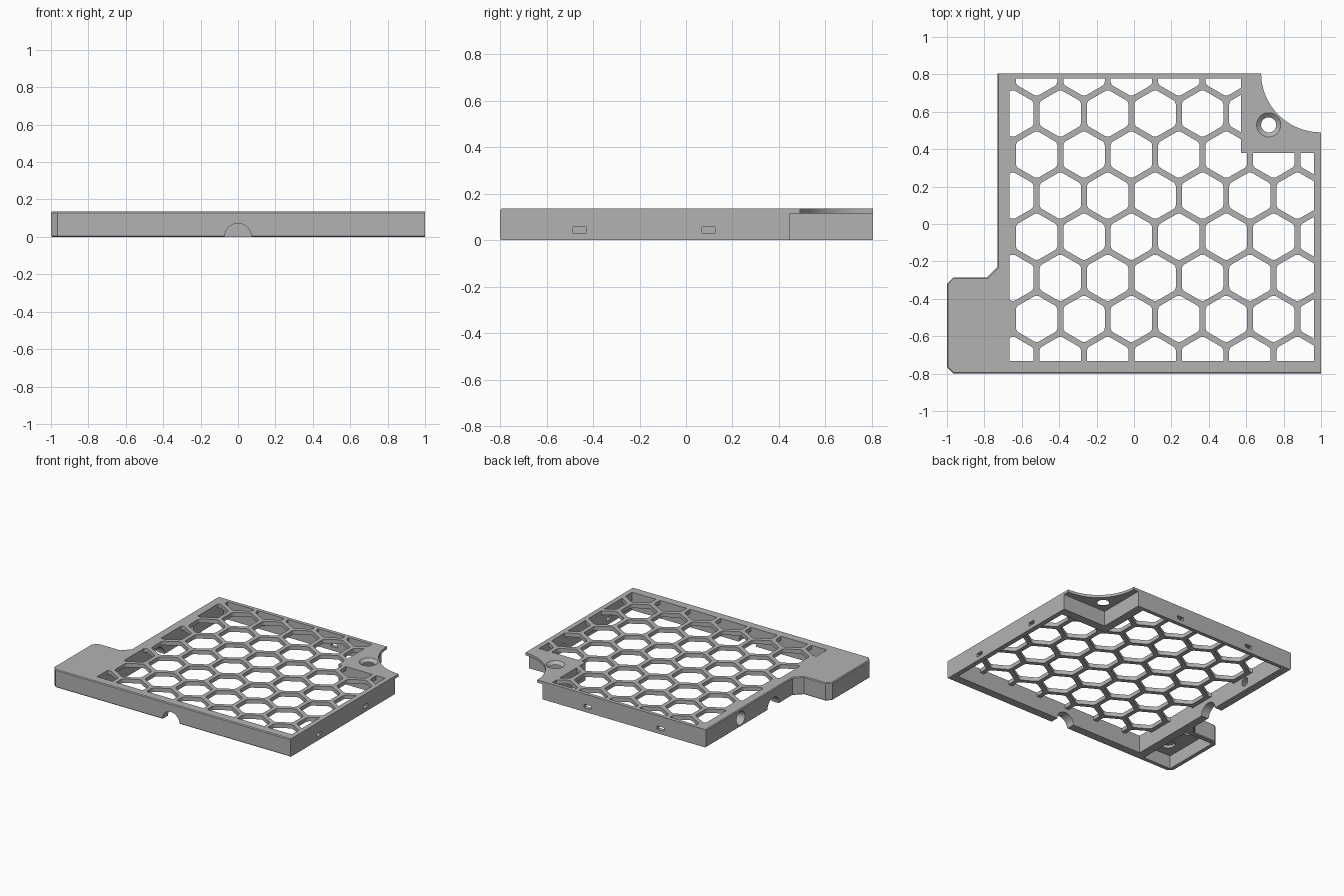
import bpy, bmesh
from math import cos, sin, pi, radians, sqrt
from mathutils import Matrix

cube = bpy.data.objects.get("Cube")
if cube:
    bpy.data.objects.remove(cube, do_unlink=True)

grey = bpy.data.materials.new("plain_grey")
grey.use_nodes = True
colour = (0.45, 0.45, 0.45, 1)
grey.diffuse_color = colour
grey.node_tree.nodes["Principled BSDF"].inputs["Base Color"].default_value = colour

TOP = 0.135
GRILLE_Z = 0.105


def add_prism(bm, pts, z0, z1):
    bottom = [bm.verts.new((x, y, z0)) for x, y in pts]
    face = bm.faces.new(bottom)
    out = bmesh.ops.extrude_face_region(bm, geom=[face])
    for v in out["geom"]:
        if isinstance(v, bmesh.types.BMVert):
            v.co.z = z1
    bmesh.ops.recalc_face_normals(bm, faces=bm.faces)


def finish(bm, name):
    mesh = bpy.data.meshes.new(name)
    bm.to_mesh(mesh)
    bm.free()
    mesh.materials.append(grey)
    obj = bpy.data.objects.new(name, mesh)
    bpy.context.collection.objects.link(obj)
    return obj


def cut(target, cutter):
    mod = target.modifiers.new("cut", "BOOLEAN")
    mod.operation = "DIFFERENCE"
    mod.solver = "EXACT"
    mod.object = cutter
    bpy.context.view_layer.objects.active = target
    bpy.ops.object.modifier_apply(modifier=mod.name)
    bpy.data.objects.remove(cutter, do_unlink=True)


def prism(name, pts, z0, z1):
    bm = bmesh.new()
    add_prism(bm, pts, z0, z1)
    return finish(bm, name)


def rect(x0, x1, y0, y1):
    return [(x0, y0), (x1, y0), (x1, y1), (x0, y1)]


def cone(loc, axis, r1, r2, depth, sides=32):
    bm = bmesh.new()
    rot = {"X": Matrix.Rotation(pi / 2, 4, "Y"),
           "Y": Matrix.Rotation(pi / 2, 4, "X"), "Z": Matrix()}[axis]
    bmesh.ops.create_cone(bm, cap_ends=True, segments=sides, radius1=r1, radius2=r2,
                          depth=depth, matrix=Matrix.Translation(loc) @ rot)
    return finish(bm, "cutter")


# Outer body with side tab and a curved corner bite
arc = [(1 - 0.32 * cos(a), 0.805 - 0.315 * sin(a))
       for a in (radians(90 - 90 * i / 24) for i in range(25))]
outline = [(-0.965, -0.8), (1, -0.8)] + arc + [
    (-0.73, 0.805), (-0.73, -0.23), (-0.785, -0.285),
    (-0.965, -0.285), (-1, -0.32), (-1, -0.765)]
bm = bmesh.new()
add_prism(bm, outline, 0, TOP)
rim = []
for e in bm.edges:
    a, b = e.verts
    mid = (a.co + b.co) / 2
    if abs(a.co.z - b.co.z) < 0.001 and (mid.x < -0.72 or mid.y < -0.79):
        rim.append(e)
bmesh.ops.bevel(bm, geom=rim, offset=0.006, segments=1, affect="EDGES")
frame = finish(bm, "frame")

# Open middle, leaving the walls and the corner block
opening = [(-0.665, -0.732), (0.963, -0.732), (0.963, 0.38),
           (0.572, 0.38), (0.572, 0.777), (-0.665, 0.777)]
cut(frame, prism("cutter", opening, -0.1, 0.3))

# Undercut corner, leaving a thin plate with a countersunk hole
cut(frame, prism("cutter", rect(0.637, 1.1, 0.445, 0.9), -0.1, 0.115))
cut(frame, cone((0.72, 0.53, 0.125), "Z", 0.038, 0.067, 0.024))

# Hollow tab with two round blind pockets
cut(frame, prism("cutter", rect(-0.965, -0.73, -0.765, -0.32), -0.1, 0.1))
for y in (-0.65, -0.42):
    cut(frame, cone((-0.85, y, 0.1), "Z", 0.05, 0.05, 0.04))

# Cable notches and side hole
cut(frame, cone((0, -0.77, 0), "Y", 0.072, 0.072, 0.2))
cut(frame, cone((-0.7, 0, 0), "X", 0.072, 0.072, 0.1))
cut(frame, cone((-0.7, 0.39, 0.065), "X", 0.055, 0.03, 0.08))

# Small slots in the right and back walls
for y in (-0.457, 0.097):
    cut(frame, prism("cutter", rect(0.9, 1.1, y - 0.028, y + 0.028), 0.03, 0.056))
for x in (0.26, -0.35):
    cut(frame, prism("cutter", rect(x - 0.028, x + 0.028, 0.7, 0.9), 0.03, 0.056))

# Honeycomb grille
grille = prism("hex_grille", opening, GRILLE_Z, TOP)
PITCH = 0.2535
ROW = PITCH * sqrt(3) / 2
bm = bmesh.new()
for row in range(8):
    cy = 0.81 - row * ROW
    shift = 0 if row % 2 == 0 else PITCH / 2
    for col in range(-3, 5):
        cx = -0.0137 + col * PITCH + shift
        if cx < -0.7 or cx > 1.05:
            continue
        pts = [(cx + 0.128 * cos(pi / 6 + k * pi / 3),
                cy + 0.128 * sin(pi / 6 + k * pi / 3)) for k in range(6)]
        add_prism(bm, pts, 0, 0.3)
upright = [e for e in bm.edges if abs(e.verts[0].co.z - e.verts[1].co.z) > 0.1]
bmesh.ops.bevel(bm, geom=upright, offset=0.015, segments=3, profile=0.5, affect="EDGES")
cut(grille, finish(bm, "cutter"))

# Smooth the curves, keep the edges sharp
for obj in (frame, grille):
    bpy.ops.object.select_all(action="DESELECT")
    obj.select_set(True)
    bpy.context.view_layer.objects.active = obj
    bpy.ops.object.shade_smooth_by_angle(angle=radians(25))
